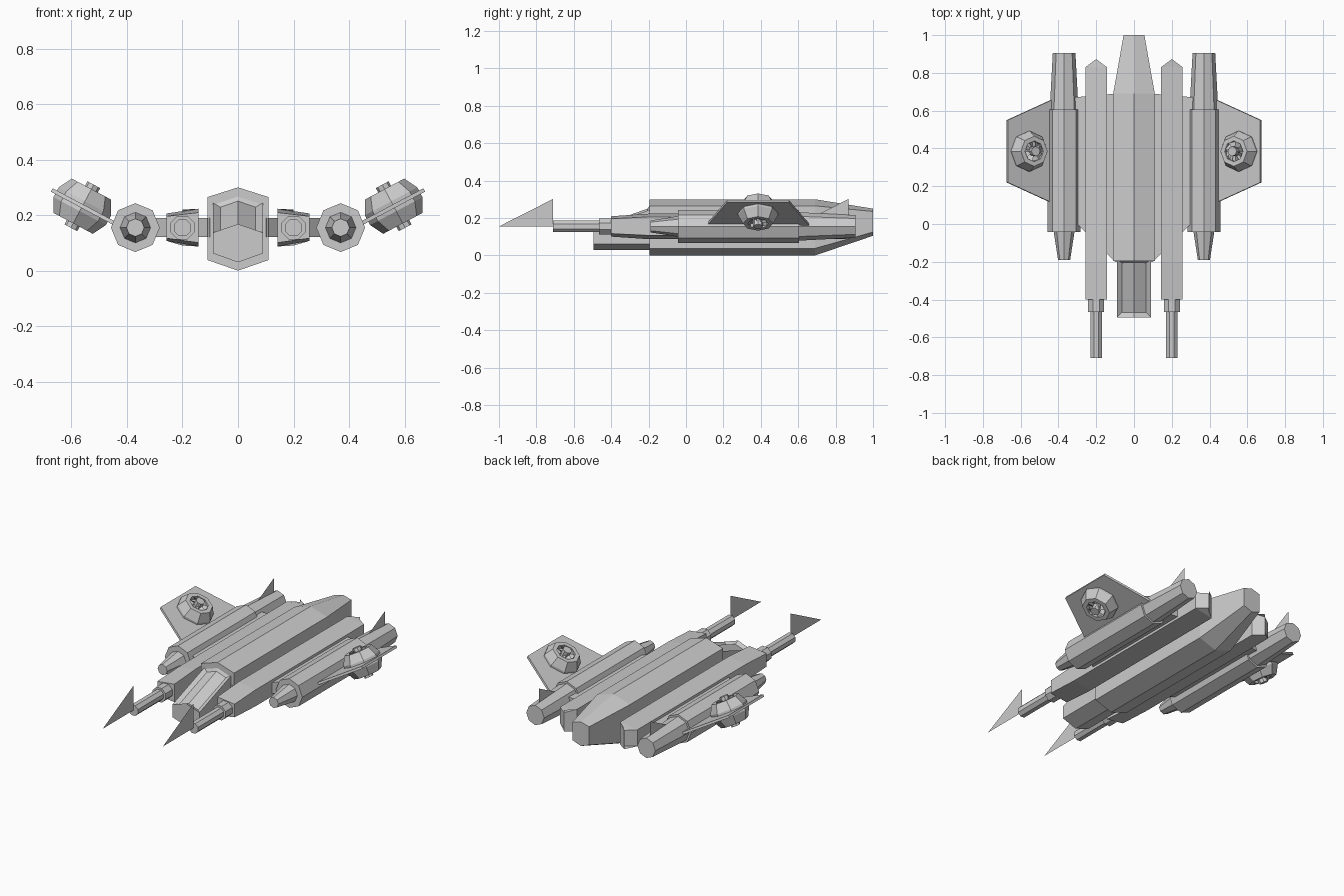
import bpy, bmesh
from math import sin, cos, pi, radians
from mathutils import Matrix, Vector

if "Cube" in bpy.data.objects:
    bpy.data.objects.remove(bpy.data.objects["Cube"])


def finish(name, bm, matrix=None):
    bmesh.ops.remove_doubles(bm, verts=bm.verts, dist=0.0005)
    if matrix:
        bm.transform(matrix)
    bmesh.ops.recalc_face_normals(bm, faces=bm.faces)
    mesh = bpy.data.meshes.new(name)
    bm.to_mesh(mesh)
    bm.free()
    ob = bpy.data.objects.new(name, mesh)
    bpy.context.collection.objects.link(ob)
    return ob


def loft_bm(rings):
    """Skin a list of equal-length point rings and cap both ends."""
    bm = bmesh.new()
    vs = [[bm.verts.new(p) for p in ring] for ring in rings]
    n = len(vs[0])
    for a, b in zip(vs, vs[1:]):
        for i in range(n):
            bm.faces.new((a[i], a[(i + 1) % n], b[(i + 1) % n], b[i]))
    bm.faces.new(vs[0])
    bm.faces.new(vs[-1])
    return bm


def hexagon(y, w, zb, zbs, zts, zt):
    return [(0, y, zb), (w, y, zbs), (w, y, zts), (0, y, zt), (-w, y, zts), (-w, y, zbs)]


def octagon_y(x, z, y, r, turn=0.0):
    return [(x + r * cos(turn + i * pi / 4), y, z + r * sin(turn + i * pi / 4)) for i in range(8)]


def octagon_z(h, r):
    return [(r * cos(i * pi / 4), r * sin(i * pi / 4), h) for i in range(8)]


def plate(name, outline, z0, z1, matrix=None):
    return finish(name, loft_bm([[(x, y, z) for x, y in outline] for z in (z0, z1)]), matrix)


def triangle(name, x, y, z):
    bm = bmesh.new()
    bm.faces.new([bm.verts.new(p) for p in
                  ((x, y, z), (x, y + 0.29, z), (x, y + 0.29, z + 0.147))])
    finish(name, bm)


ZC = 0.155

# Central hull with tapered tail
finish("hull", loft_bm([
    hexagon(-0.195, 0.11, 0.0, 0.038, 0.265, 0.30),
    hexagon(0.69, 0.11, 0.0, 0.038, 0.265, 0.30),
    hexagon(1.0, 0.055, 0.105, 0.125, 0.235, 0.25)]))

# Cockpit nose with recessed sloping window panes
bm = loft_bm([hexagon(-0.495, 0.09, 0.03, 0.062, 0.137, 0.168),
              hexagon(-0.19, 0.09, 0.03, 0.062, 0.245, 0.275)])
bmesh.ops.recalc_face_normals(bm, faces=bm.faces)
bm.normal_update()
panes = [f for f in bm.faces if f.normal.z > 0.5]
bmesh.ops.inset_region(bm, faces=panes, thickness=0.022, depth=-0.018, use_even_offset=True)
finish("cockpit", bm)

# Wing slab joining hull, booms and nacelles
plate("centre_wing", [(-0.1, -0.2), (0.1, -0.2), (0.32, 0.02), (0.32, 0.67), (0.1, 0.69),
                      (-0.1, 0.69), (-0.32, 0.67), (-0.32, 0.02)], 0.122, 0.19)

for s, side in ((-1, "left"), (1, "right")):
    # Boom: trapezoid section, inner side taller, wedge at the rear
    def boom(y, k, pinch=1.0):
        pts = ((0.143, 0.087), (0.257, 0.107), (0.257, 0.206), (0.143, 0.223))
        return [(s * (0.2 + (x - 0.2) * pinch), y, ZC + (z - ZC) * k) for x, z in pts]
    finish(side + "_boom", loft_bm([boom(-0.4, 0.8), boom(-0.2, 1), boom(0.83, 1),
                                    boom(0.873, 0.95, 0.0)]))

    # Gun collar, barrel and flat blade
    gx = s * 0.2
    finish(side + "_gun", loft_bm([octagon_y(gx, ZC, y, r, pi / 8) for y, r in
                                   ((-0.71, 0.033), (-0.465, 0.033), (-0.465, 0.046), (-0.39, 0.046))]))
    triangle(side + "_gun_blade", gx, -1.0, ZC)

    # Nacelle with front cone and stepped rear section
    nx = s * 0.37
    finish(side + "_nacelle", loft_bm([octagon_y(nx, ZC, y, r) for y, r in
                                       ((-0.19, 0.032), (-0.042, 0.055), (-0.042, 0.088),
                                        (0.605, 0.088), (0.605, 0.076), (0.905, 0.06))]))
    triangle(side + "_tail_fin", nx, 0.58, ZC)

    # Tilted outer winglet; local x runs outward along its slope
    tilt = Matrix.Translation((s * 0.561, 0.385, 0.232)) @ Matrix.Rotation(-s * radians(28), 4, 'Y')
    plate(side + "_winglet", [(s * -0.16, -0.28), (s * 0.125, -0.165),
                              (s * 0.125, 0.165), (s * -0.16, 0.28)], -0.007, 0.007, tilt)

    # Faceted fan pod through the winglet, recessed at both ends
    half = [(0.06, 0.0), (0.06, 0.028), (0.048, 0.05), (0.048, 0.056)]
    prof = [(0.045, 0.055), (0.07, 0.055), (0.07, 0.08), (0.02, 0.107),
            (-0.02, 0.107), (-0.07, 0.08), (-0.07, 0.055), (-0.045, 0.055)]
    finish(side + "_fan_pod", loft_bm([octagon_z(h, r) for h, r in prof]), tilt)
    finish(side + "_fan_hub", loft_bm([octagon_z(h, 0.026) for h in (-0.088, 0.088)]), tilt)

    # Pitched fan blades at both ends of the pod
    bm = bmesh.new()
    for end in (-1, 1):
        for i in range(8):
            a = i * pi / 4
            pts = [(0.02, a, 0.05), (0.052, a, 0.05), (0.052, a + 0.6, 0.07), (0.02, a + 0.6, 0.07)]
            bm.faces.new([bm.verts.new((r * cos(t), r * sin(t), end * h)) for r, t, h in pts])
    finish(side + "_fan_blades", bm, tilt)
